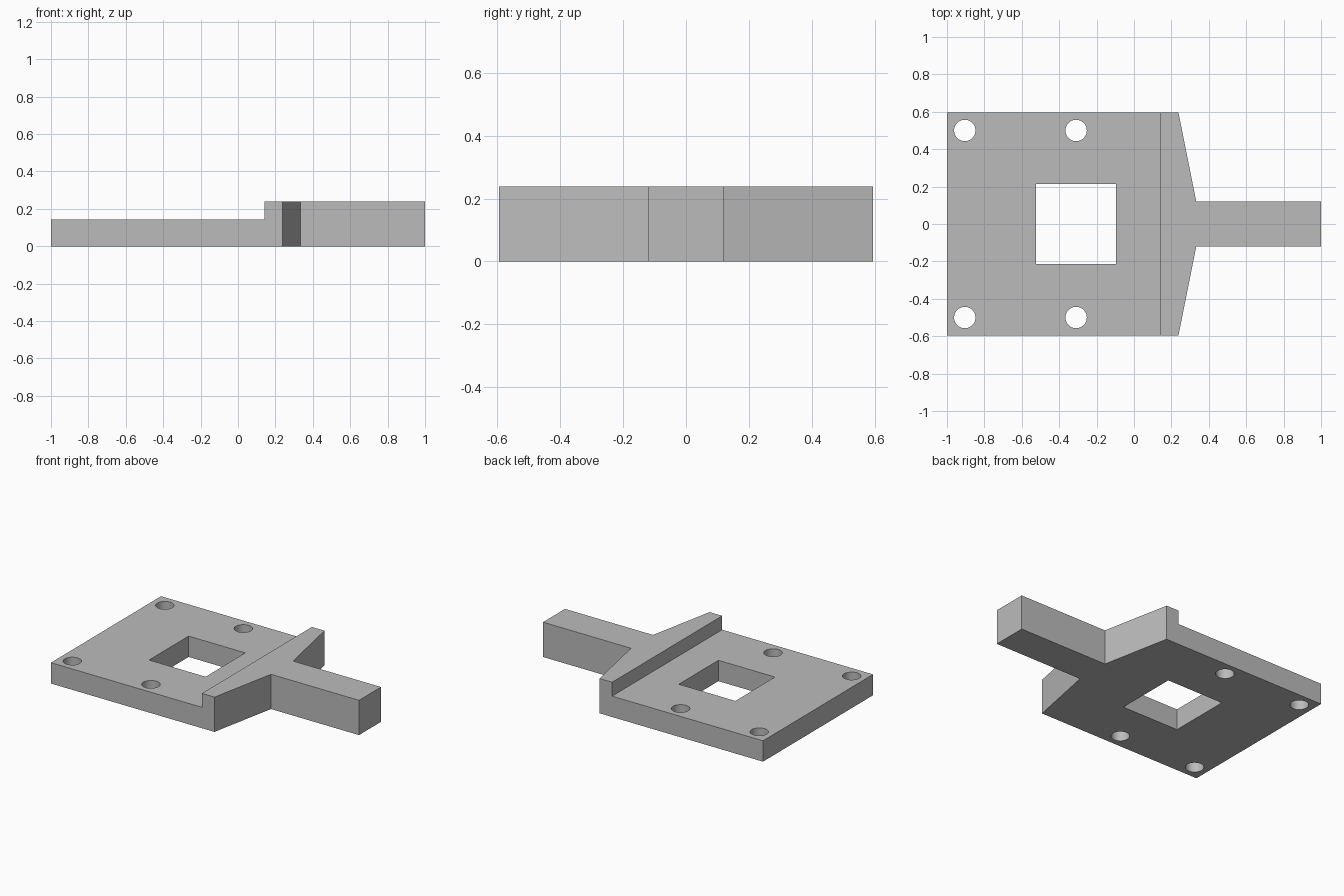
import bpy, bmesh

cube = bpy.data.objects.get("Cube")
if cube:
    bpy.data.objects.remove(cube, do_unlink=True)

UNIT = 2 / 84      # the part is 84 units long
THICK, PLATE = 10 * UNIT, 6 * UNIT

grey = bpy.data.materials.new("plain grey")
grey.use_nodes = True
grey.diffuse_color = (0.5, 0.5, 0.5, 1)
grey.node_tree.nodes["Principled BSDF"].inputs["Base Color"].default_value = (0.5, 0.5, 0.5, 1)


def link(name, bm):
    bmesh.ops.recalc_face_normals(bm, faces=bm.faces)
    mesh = bpy.data.meshes.new(name)
    bm.to_mesh(mesh)
    bm.free()
    mesh.materials.append(grey)
    obj = bpy.data.objects.new(name, mesh)
    bpy.context.collection.objects.link(obj)
    return obj


def prism(name, outline, z0, z1):
    """Extrude an outline, given in units from the plate's left edge."""
    bm = bmesh.new()
    face = bm.faces.new([bm.verts.new((x * UNIT - 1, y * UNIT, z0)) for x, y in outline])
    top = bmesh.ops.extrude_face_region(bm, geom=[face])["geom"]
    verts = [v for v in top if isinstance(v, bmesh.types.BMVert)]
    bmesh.ops.translate(bm, verts=verts, vec=(0, 0, z1 - z0))
    return link(name, bm)


def box(name, x0, x1, half, z0, z1):
    return prism(name, [(x0, -half), (x1, -half), (x1, half), (x0, half)], z0, z1)


def cylinder(name, x, y, radius):
    bm = bmesh.new()
    bmesh.ops.create_cone(bm, cap_ends=True, segments=48, radius1=radius * UNIT,
                          radius2=radius * UNIT, depth=1)
    bmesh.ops.translate(bm, verts=bm.verts, vec=(x * UNIT - 1, y * UNIT, 0))
    return link(name, bm)


# Plate, tapered shoulder and arm as one mirrored outline
half = [(0, 25), (52, 25), (56, 5), (84, 5)]
outline = half + [(x, -y) for x, y in reversed(half)]
bracket = prism("mounting_plate_with_arm", outline, 0, THICK)

# Lowered plate top, square window and four screw holes
cutters = [box("step_cutter", -5, 48, 30, PLATE, 1),
           box("window_cutter", 20, 38, 9, -1, 1)]
cutters += [cylinder("screw_hole_cutter", x, y, 2.4) for x in (4, 29) for y in (-21, 21)]

bpy.context.view_layer.objects.active = bracket
for cutter in cutters:
    cutter.hide_render = True
    mod = bracket.modifiers.new("cut", 'BOOLEAN')
    mod.operation, mod.solver, mod.object = 'DIFFERENCE', 'EXACT', cutter
    bpy.ops.object.modifier_apply(modifier=mod.name)
    bpy.data.objects.remove(cutter, do_unlink=True)

# Smooth hole walls with crisp edges
bpy.ops.object.select_all(action='DESELECT')
bracket.select_set(True)
bpy.ops.object.shade_smooth_by_angle()
